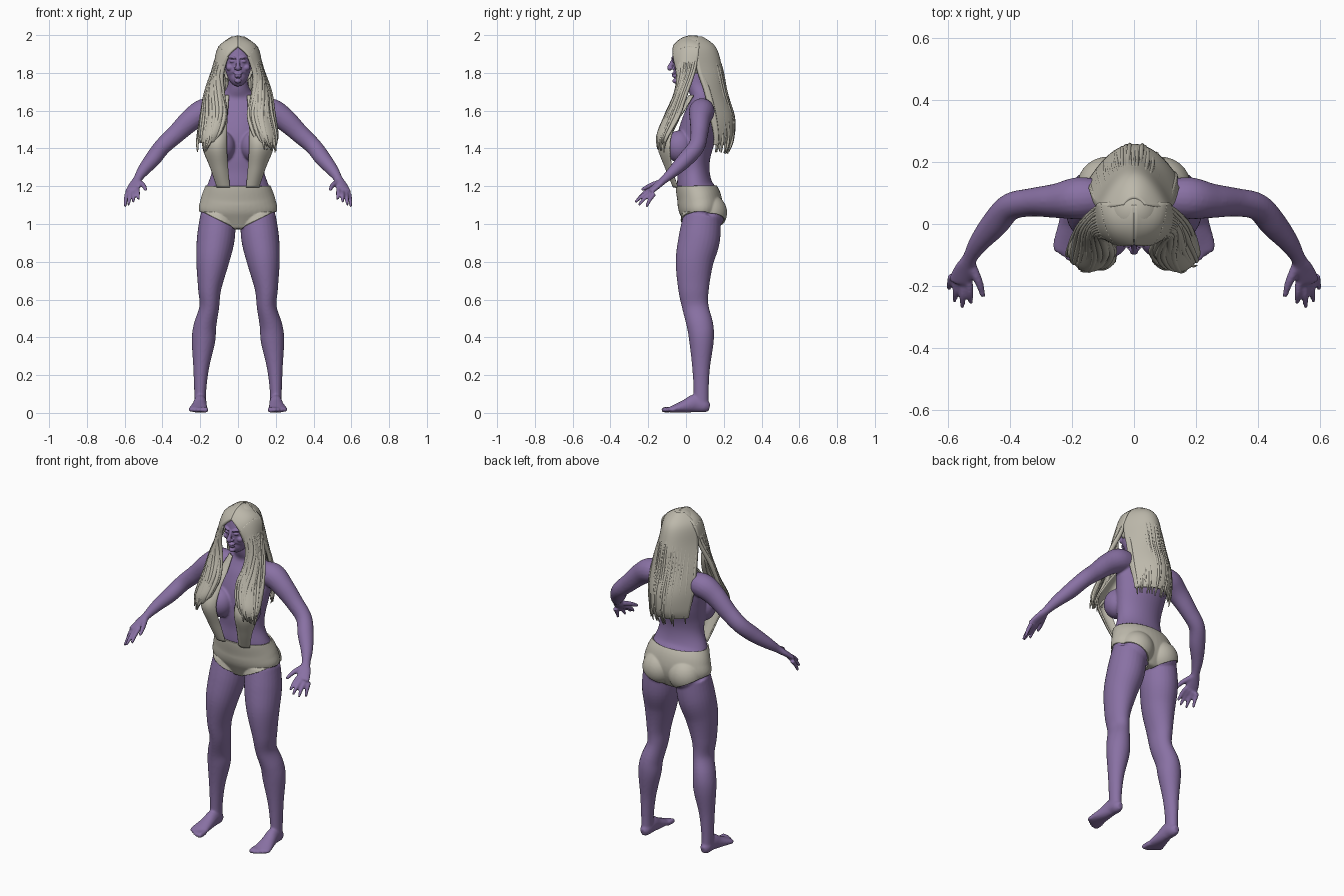
import bpy, bmesh, math, random
from mathutils import Vector, Matrix

random.seed(4)
cube = bpy.data.objects.get("Cube")
if cube:
    bpy.data.objects.remove(cube)
X, Y, Z = Vector((1, 0, 0)), Vector((0, 1, 0)), Vector((0, 0, 1))


def material(name, colour):
    mat = bpy.data.materials.new(name)
    mat.use_nodes = True
    mat.diffuse_color = (*colour, 1)
    mat.node_tree.nodes["Principled BSDF"].inputs["Base Color"].default_value = (*colour, 1)
    return mat


skin = material("purple skin", (.25, .165, .37))
pale = material("pale grey", (.51, .485, .41))


def make(name, bm, mat, *modifiers):
    """Turn a bmesh into a smooth shaded object with modifiers."""
    bmesh.ops.recalc_face_normals(bm, faces=bm.faces)
    mesh = bpy.data.meshes.new(name)
    bm.to_mesh(mesh)
    bm.free()
    mesh.materials.append(mat)
    mesh.shade_smooth()
    obj = bpy.data.objects.new(name, mesh)
    bpy.context.collection.objects.link(obj)
    for kind, settings in modifiers:
        mod = obj.modifiers.new(kind.title(), kind)
        for key, value in settings.items():
            setattr(mod, key, value)
    return obj


def fuse(voxel, rounds):
    """Modifiers that melt overlapping volumes into one skin."""
    return (("REMESH", dict(mode="VOXEL", voxel_size=voxel, use_smooth_shade=True)),
            ("SMOOTH", dict(factor=.5, iterations=rounds)))


def spline(rows, steps=6):
    """Smooth interpolation through rows of numbers."""
    ends = [rows[0], *rows, rows[-1]]
    out = []
    for quad in zip(ends, ends[1:], ends[2:], ends[3:]):
        for k in range(steps):
            t = k / steps
            out.append([.5 * (2 * q + (r - p) * t + (2 * p - 5 * q + 4 * r - s) * t * t
                              + (3 * q - p - 3 * r + s) * t ** 3) for p, q, r, s in zip(*quad)])
    return out + [list(rows[-1])]


def tube(bm, rows, ref, side=1, sides=20, steps=6):
    """Loft ellipses along rows of x, y, z, width radius, depth radius."""
    path = spline(rows, steps)
    centres = [Vector((side * p[0], p[1], p[2])) for p in path]
    rings = []
    for i, (c, p) in enumerate(zip(centres, path)):
        t = centres[min(i + 1, len(path) - 1)] - centres[max(i - 1, 0)]
        a = ref.cross(t).normalized()
        b = t.cross(a).normalized()
        angles = [math.tau * k / sides for k in range(sides)]
        rings.append([bm.verts.new(c + a * p[3] * math.cos(g) + b * p[4] * math.sin(g)) for g in angles])
    for low, high in zip(rings, rings[1:]):
        for k in range(sides):
            n = (k + 1) % sides
            bm.faces.new((low[k], low[n], high[n], high[k]))
    bm.faces.new(rings[0])
    bm.faces.new(rings[-1])


def ball(bm, centre, size, side=1):
    c = Vector((side * centre[0], centre[1], centre[2]))
    bmesh.ops.create_uvsphere(bm, u_segments=28, v_segments=16, radius=1,
                              matrix=Matrix.Translation(c) @ Matrix.Diagonal((*size, 1)))


def across(row, u, side=1):
    """Point on the curve through the three points of a sheet row."""
    p, q, r = (Vector(row[k:k + 3]) for k in (0, 3, 6))
    v = p * (2 * u - 1) * (u - 1) + q * 4 * u * (1 - u) + r * u * (2 * u - 1)
    return Vector((side * v.x, v.y, v.z))


def sheet(name, rows, side=1, thick=.012, cols=16):
    bm = bmesh.new()
    grid = [[bm.verts.new(across(row, k / cols, side)) for k in range(cols + 1)] for row in spline(rows)]
    for low, high in zip(grid, grid[1:]):
        for k in range(cols):
            bm.faces.new((low[k], low[k + 1], high[k + 1], high[k]))
    bmesh.ops.remove_doubles(bm, verts=bm.verts, dist=.0005)
    return make(name, bm, pale, ("SOLIDIFY", dict(thickness=thick, offset=0)))


def locks(name, rows, ref, count, side=1, flare=.03):
    """Tapered strands that follow a hair sheet and end raggedly."""
    bm = bmesh.new()
    for i in range(count):
        u = (i + random.uniform(.2, .8)) / count
        phase, drop = random.uniform(0, 6), random.uniform(-.01, .05)
        drift = random.uniform(-.3, 1) * flare
        path = []
        for k, row in enumerate(rows[1:]):
            v = k / (len(rows) - 2)
            p = across(row, u)
            wave = .007 * v * math.sin(5 * v + phase)
            r = .003 + .011 * math.sin(math.pi * min(1, .15 + .85 * v))
            path.append((p.x + wave + drift * v ** 3, p.y + wave, p.z - drop * v ** 3, r, r * .7))
        tube(bm, path, ref, side, 8, 5)
    return make(name, bm, pale)


# Torso, from hips to neck
bm = bmesh.new()
tube(bm, [(0, .08, .98, .11, .07), (0, .08, 1.06, .195, .105), (0, .07, 1.13, .19, .11),
          (0, .047, 1.2, .165, .095), (0, .04, 1.28, .138, .085), (0, .04, 1.36, .14, .09),
          (0, .055, 1.46, .155, .1), (0, .075, 1.56, .17, .09), (0, .085, 1.63, .15, .07),
          (0, .08, 1.68, .09, .055), (0, .06, 1.73, .056, .052), (0, .045, 1.8, .05, .05)],
     Y, sides=40)

for s in (1, -1):
    ball(bm, (.088, -.035, 1.41), (.074, .077, .085), s)
    ball(bm, (.085, .125, 1.06), (.09, .085, .09), s)
    # Leg
    tube(bm, [(.105, .085, 1.04, .095, .1), (.118, .07, .92, .1, .11), (.135, .045, .8, .087, .1),
              (.15, .04, .66, .062, .082), (.152, .05, .56, .052, .07), (.175, .075, .46, .06, .07),
              (.183, .082, .38, .062, .065), (.195, .08, .24, .042, .047), (.2, .08, .12, .032, .04),
              (.2, .08, .03, .03, .04)], Y, s, 28)
    # Foot and toes
    tube(bm, [(.2, .125, .03, .015, .02), (.2, .1, .036, .03, .035), (.2, .05, .05, .034, .048),
              (.204, 0, .036, .04, .036), (.21, -.06, .022, .05, .021), (.21, -.09, .016, .047, .014)], Z, s)
    for k in range(5):
        x, tip, r = .172 + .02 * k, -.13 + .003 * k * k, .015 - .001 * k
        tube(bm, [(x, -.07, .018, r, r), (x, tip + .015, .016, r, r), (x, tip, .013, r * .5, r * .5)], Z, s, 10)
    # Arm and palm
    tube(bm, [(.11, .085, 1.6, .06, .06), (.18, .083, 1.595, .068, .068), (.25, .075, 1.55, .056, .06),
              (.33, .07, 1.475, .046, .05), (.4, .055, 1.41, .044, .045), (.45, 0, 1.345, .044, .042),
              (.5, -.06, 1.285, .033, .032), (.53, -.11, 1.24, .024, .022), (.545, -.145, 1.21, .034, .018),
              (.56, -.18, 1.18, .037, .015), (.563, -.19, 1.172, .034, .012)], Z, s)
    # Fingers and thumb
    tips = [(.527, -.255, 1.13), (.555, -.27, 1.115), (.58, -.25, 1.1), (.598, -.21, 1.09)]
    for k, tip in enumerate(tips):
        base = Vector((.532 + .019 * k, -.188 + .007 * k, 1.182 - .007 * k))
        mid = base.lerp(Vector(tip), .55) + Z * .008
        tube(bm, [(*base, .013, .013), (*mid, .0115, .0115), (*tip, .008, .008)], Z, s, 10)
    tube(bm, [(.53, -.125, 1.225, .018, .016), (.502, -.185, 1.205, .014, .014),
              (.487, -.235, 1.18, .009, .009)], Z, s, 10)

body = make("body", bm, skin, *fuse(.006, 6))
graph = bpy.context.evaluated_depsgraph_get()
baked = bpy.data.meshes.new_from_object(body.evaluated_get(graph))

# Briefs, cut from the body surface and thickened
bm = bmesh.new()
bm.from_mesh(baked)
cuts = [((0, 0, 1.2), (0, 0, -1)), ((0, 0, .97), (.5, 0, 1)), ((0, 0, .97), (-.5, 0, 1))]
for point, normal in cuts:
    bmesh.ops.bisect_plane(bm, geom=bm.verts[:] + bm.edges[:] + bm.faces[:], dist=1e-5,
                           plane_co=point, plane_no=normal, clear_inner=True)
make("briefs", bm, pale, ("SOLIDIFY", dict(thickness=.008, offset=1)))

# Head with facial features
bm = bmesh.new()
tube(bm, [(0, -.04, 1.742, .016, .018), (0, -.028, 1.755, .036, .038), (0, -.01, 1.78, .055, .058),
          (0, 0, 1.82, .068, .069), (0, .01, 1.87, .075, .081), (0, .03, 1.92, .07, .09),
          (0, .04, 1.96, .05, .065)], Y, sides=36)
ball(bm, (0, .05, 1.88), (.078, .095, .095))
tube(bm, [(0, -.066, 1.875, .008, .008), (0, -.08, 1.845, .01, .01), (0, -.088, 1.826, .014, .012),
          (0, -.078, 1.816, .01, .008)], Y, sides=12)
ball(bm, (0, -.065, 1.795), (.022, .012, .007))
ball(bm, (0, -.062, 1.782), (.02, .012, .007))
ball(bm, (0, -.056, 1.757), (.018, .016, .013))
for s in (1, -1):
    ball(bm, (.014, -.075, 1.824), (.009, .009, .007), s)
    ball(bm, (.03, -.06, 1.861), (.015, .013, .008), s)
    ball(bm, (.044, -.042, 1.828), (.02, .02, .018), s)
    tube(bm, [(.012, -.072, 1.876, .006, .006), (.032, -.067, 1.884, .007, .007),
              (.055, -.046, 1.878, .005, .005)], Z, s, 10)
make("head", bm, skin, *fuse(.0035, 3))

# Halter straps
strap = [(.045, -.055, 1.195, .08, -.065, 1.195, .11, -.045, 1.195),
         (.055, -.085, 1.3, .1, -.108, 1.3, .145, -.075, 1.3),
         (.062, -.12, 1.42, .12, -.145, 1.42, .187, -.085, 1.42),
         (.06, -.08, 1.52, .1, -.095, 1.52, .15, -.06, 1.52),
         (.055, -.02, 1.6, .08, -.03, 1.6, .11, -.01, 1.6),
         (.05, .02, 1.68, .06, .02, 1.68, .08, .04, 1.68)]

# Front hair falls from the parting past the shoulders
front = [(0, -.065, 1.94, 0, -.01, 1.985, 0, .06, 1.992),
         (.055, -.065, 1.885, .085, -.01, 1.935, .1, .07, 1.93),
         (.085, -.045, 1.79, .122, -.02, 1.8, .125, .05, 1.82),
         (.077, -.045, 1.68, .13, -.05, 1.69, .17, .01, 1.7),
         (.058, -.085, 1.58, .13, -.1, 1.58, .195, -.03, 1.58),
         (.085, -.12, 1.49, .15, -.145, 1.48, .21, -.09, 1.47),
         (.12, -.13, 1.44, .16, -.145, 1.43, .2, -.11, 1.43)]
for s, label in ((1, "left"), (-1, "right")):
    sheet(label + "_strap", strap, s, .008)
    sheet(label + "_front_hair", front, s)
    locks(label + "_front_locks", front, Y, 15, s)

# Back hair: height, half width, back depth, side depth
back = [(-w, ys, z, 0, yb, z, w, ys, z) for z, w, yb, ys in
        [(1.985, .03, .08, .06), (1.93, .095, .15, .05), (1.82, .12, .183, .06), (1.7, .135, .205, .1),
         (1.57, .14, .245, .13), (1.47, .13, .245, .15), (1.42, .12, .225, .15)]]
sheet("back_hair", back, thick=.02, cols=32)
locks("back_locks", back, X, 22, flare=0)

# Hair cap with an opening for the face
bm = bmesh.new()
bmesh.ops.create_uvsphere(bm, u_segments=64, v_segments=48, radius=1,
                          matrix=Matrix.Translation((0, .045, 1.858)) @ Matrix.Diagonal((.11, .116, .138, 1)))
gone = [v for v in bm.verts if (v.co.y < .01 and v.co.z < 1.945 - .8 * abs(v.co.x))
        or (v.co.z < 1.79 and v.co.y < .1)]
bmesh.ops.delete(bm, geom=gone, context="VERTS")
make("hair_cap", bm, pale, ("SOLIDIFY", dict(thickness=.01, offset=-1)))

# Keep the fused surface as the final body mesh
body.modifiers.clear()
body.data = baked
